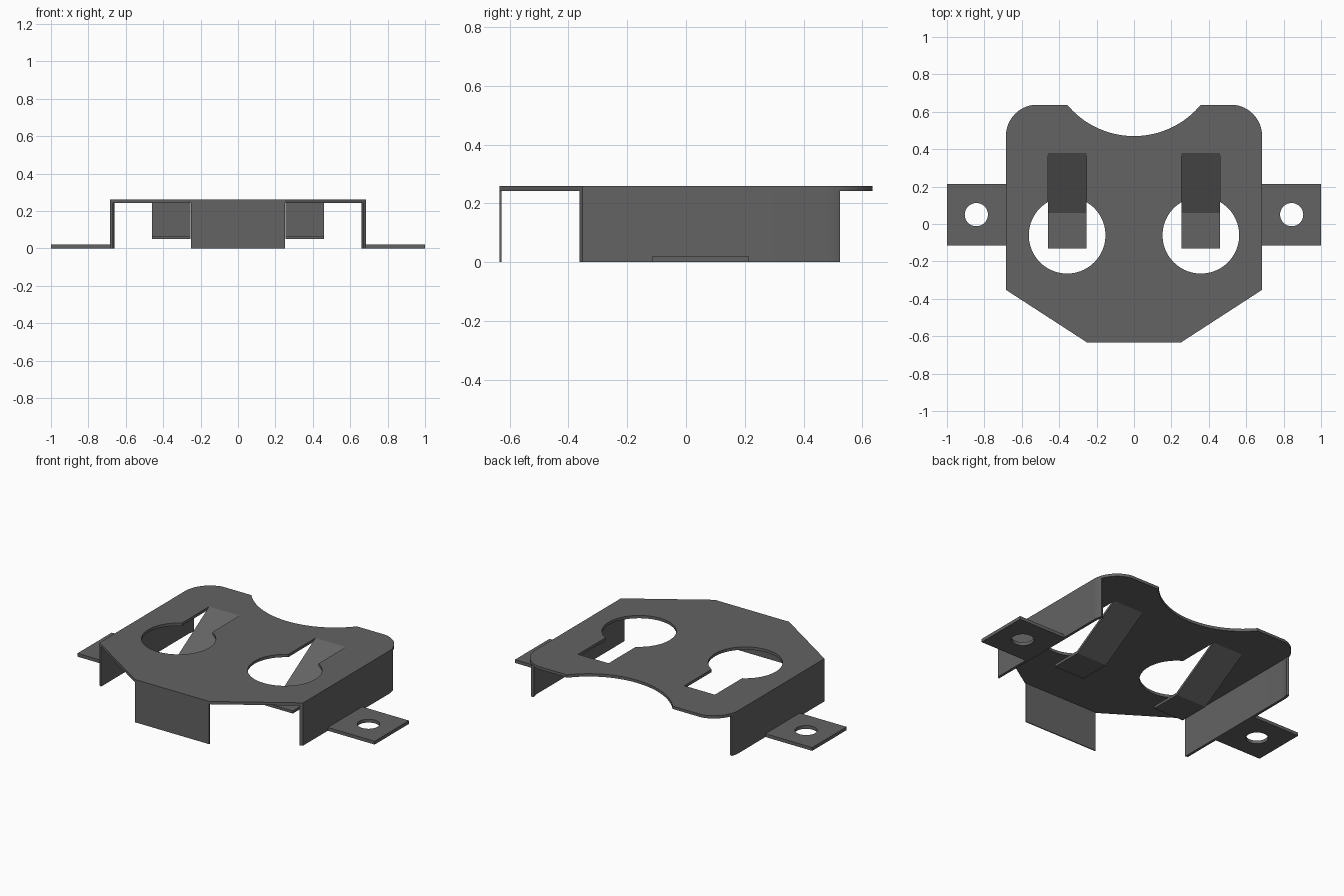
import bpy, bmesh, math
from mathutils import Vector

cube = bpy.data.objects.get("Cube")
if cube:
    bpy.data.objects.remove(cube, do_unlink=True)

steel = bpy.data.materials.new("dark_grey_steel")
steel.use_nodes = True
colour = (0.125, 0.125, 0.125, 1)
steel.diffuse_color = colour
steel.node_tree.nodes["Principled BSDF"].inputs["Base Color"].default_value = colour


def arc(cx, cy, r, start, end, n):
    """Points on an arc, angles in degrees."""
    angles = [math.radians(start + (end - start) * i / n) for i in range(n + 1)]
    return [(cx + r * math.cos(a), cy + r * math.sin(a)) for a in angles]


def mirror(points):
    return [(-x, y) for x, y in reversed(points)]


def sheet(name, loops, low, high, axis="z"):
    """Fill an outline (first loop) with holes (other loops) and extrude it."""
    bm = bmesh.new()
    for loop in loops:
        if axis == "z":
            verts = [bm.verts.new((a, b, low)) for a, b in loop]
        else:
            verts = [bm.verts.new((low, a, b)) for a, b in loop]
        for i, v in enumerate(verts):
            bm.edges.new((v, verts[i - 1]))
    bmesh.ops.triangle_fill(bm, use_beauty=True, use_dissolve=False, edges=bm.edges[:])
    result = bmesh.ops.extrude_face_region(bm, geom=bm.faces[:])
    moved = [g for g in result["geom"] if isinstance(g, bmesh.types.BMVert)]
    shift = Vector((0, 0, high - low)) if axis == "z" else Vector((high - low, 0, 0))
    bmesh.ops.translate(bm, verts=moved, vec=shift)
    bmesh.ops.recalc_face_normals(bm, faces=bm.faces[:])
    mesh = bpy.data.meshes.new(name)
    bm.to_mesh(mesh)
    bm.free()
    mesh.materials.append(steel)
    obj = bpy.data.objects.new(name, mesh)
    bpy.context.collection.objects.link(obj)
    bpy.ops.object.select_all(action="DESELECT")
    obj.select_set(True)
    bpy.context.view_layer.objects.active = obj
    bpy.ops.object.shade_smooth_by_angle(angle=math.radians(30))
    return obj


W, TOP, UNDER = 0.685, 0.26, 0.243   # half width, plate top and underside
R = 0.168                            # rear corner radius
CX, CY = W - R, 0.47                 # rear corner centre

# Top plate: chamfered front, rounded rear corners, scooped rear edge
right_half = [(0.25, -0.634), (W, -0.352)] + arc(CX, CY, R, 0, 79, 16)
scoop_angle = math.degrees(math.atan2(0.635 - 0.934, 0.355))
scoop = arc(0, 0.934, 0.464, scoop_angle, -180 - scoop_angle, 40)
outline = right_half + scoop + mirror(right_half)

# Keyhole openings: a round hole joined to a straight slot
keyhole = [(0.46, 0.38), (0.255, 0.38)] + arc(0.3575, -0.06, 0.205, 120, 420, 60)
sheet("top_plate", [outline, keyhole, mirror(keyhole)], UNDER, TOP)

# Front tab folded down from the plate
sheet("front_tab", [[(-0.25, -0.634), (0.25, -0.634), (0.25, -0.628), (-0.25, -0.628)]], 0, UNDER)

# Side walls that wrap a little way round the rear corners
T = 0.016
wall = ([(W - T, -0.362), (W, -0.352)] + arc(CX, CY, R, 0, 19, 5)
        + arc(CX, CY, R - T, 19, 0, 5))

# Mounting foot with a screw hole
foot = [(W - T, -0.115), (1, -0.115), (1, 0.215), (W - T, 0.215)]
screw_hole = arc(0.843, 0.05, 0.062, 0, 350, 35)

# Spring tongue: slopes down from the slot, then runs flat
tongue = [(0.38, TOP), (0.06, 0.066), (-0.13, 0.066),
          (-0.13, 0.05), (0.065, 0.05), (0.38, UNDER)]

for side, flip in (("left", False), ("right", True)):
    place = mirror if flip else list
    sheet(side + "_wall", [place(wall)], 0, UNDER)
    sheet(side + "_foot", [place(foot), place(screw_hole)], 0, 0.02)
    x0, x1 = (-0.46, -0.255) if flip else (0.255, 0.46)
    sheet(side + "_spring_tongue", [tongue], x0, x1, axis="x")
